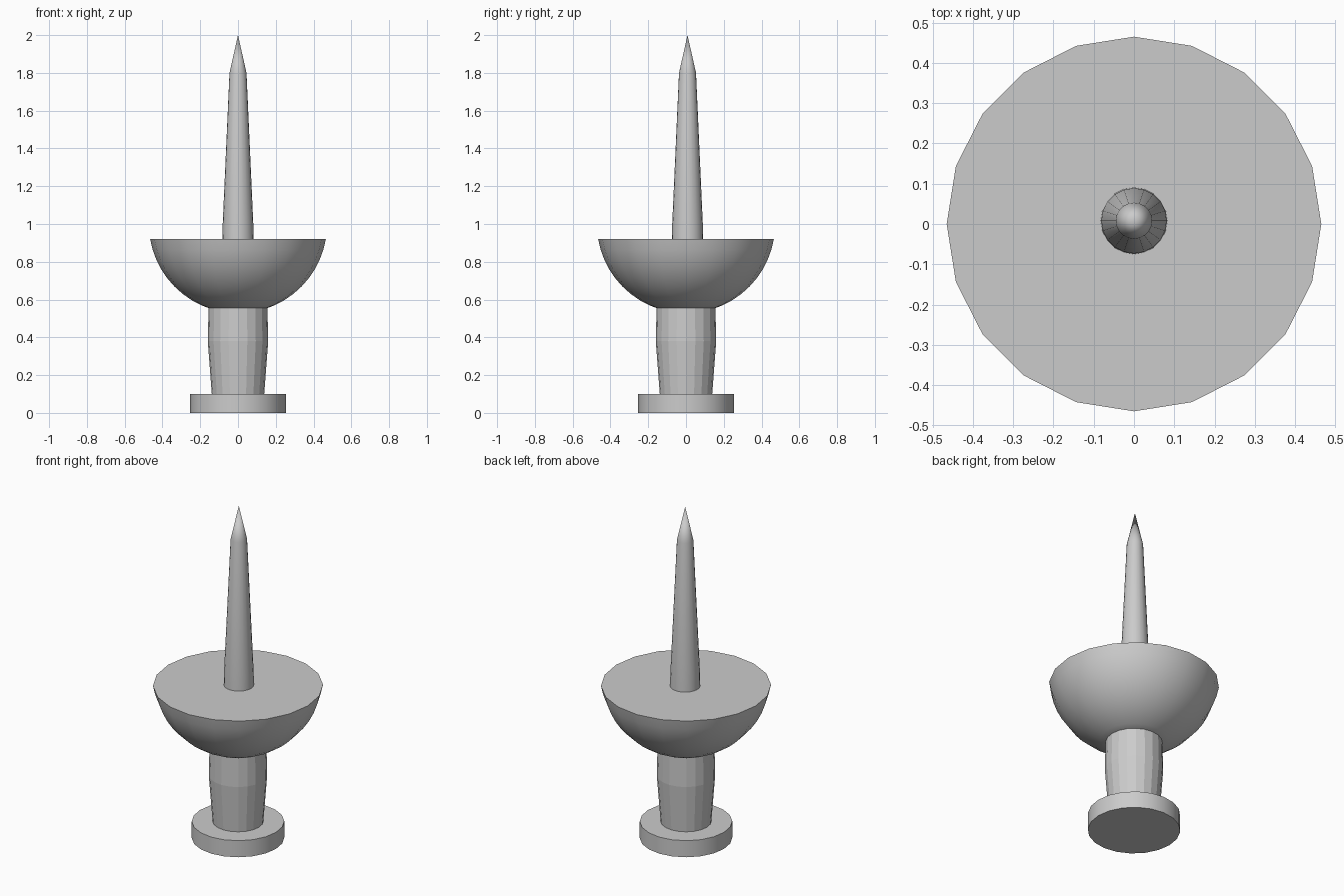
import bpy, bmesh
from math import cos, sin, pi, sqrt

if "Cube" in bpy.data.objects:
    bpy.data.objects.remove(bpy.data.objects["Cube"])

SIDES = 20


def lathe(name, profile, centre_y=0.0, smooth=True):
    """Closed solid of revolution from (radius, z) points, capped at the ends."""
    bm = bmesh.new()
    rings = []
    for r, z in profile:
        if r == 0:
            rings.append([bm.verts.new((0, centre_y, z))] * SIDES)
        else:
            rings.append([bm.verts.new((r * cos(2 * pi * i / SIDES),
                                        centre_y + r * sin(2 * pi * i / SIDES), z))
                          for i in range(SIDES)])
    for low, high in zip(rings, rings[1:]):
        for i in range(SIDES):
            j = (i + 1) % SIDES
            corners = [low[i], low[j], high[j], high[i]]
            bm.faces.new(list(dict.fromkeys(corners)))
    for ring, (r, z) in zip((rings[0], rings[-1]), (profile[0], profile[-1])):
        if r > 0:
            bm.faces.new(ring)
    bmesh.ops.recalc_face_normals(bm, faces=bm.faces)
    mesh = bpy.data.meshes.new(name)
    bm.to_mesh(mesh)
    bm.free()
    obj = bpy.data.objects.new(name, mesh)
    bpy.context.collection.objects.link(obj)
    if smooth:
        bpy.ops.object.select_all(action='DESELECT')
        obj.select_set(True)
        bpy.context.view_layer.objects.active = obj
        bpy.ops.object.shade_smooth_by_angle(angle=0.6)
    return obj


# Flat round pommel
lathe("pommel", [(0.253, 0), (0.253, 0.10)])

# Faceted grip, swelling slightly in the middle
lathe("grip", [(0.138, 0.09), (0.16, 0.38), (0.155, 0.58)], smooth=False)

# Bowl-shaped guard: lower part of a sphere with a flat top
centre_z, radius, bottom, top = 1.0, 0.472, 0.55, 0.92
heights = [bottom + (top - bottom) * (k / 9) ** 1.4 for k in range(10)]
lathe("guard", [(sqrt(radius ** 2 - (z - centre_z) ** 2), z) for z in heights])

# Tapered spike with a sharp tip
lathe("spike", [(0.083, 0.90), (0.081, 1.0), (0.045, 1.80), (0, 2.0)],
      centre_y=0.008)
